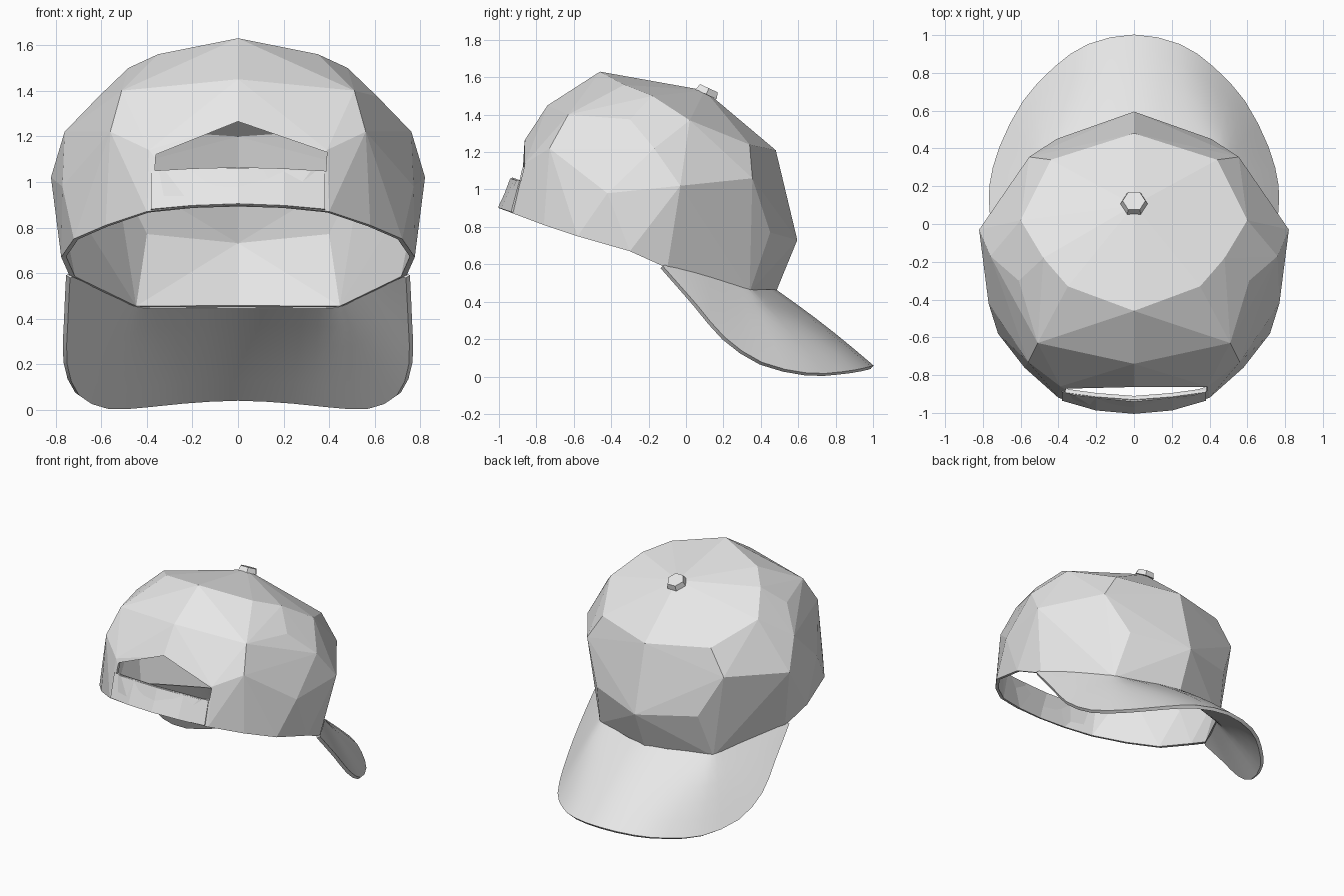
import bpy, bmesh, math
from mathutils import Vector, Matrix

if "Cube" in bpy.data.objects:
    bpy.data.objects.remove(bpy.data.objects["Cube"])

cloth = bpy.data.materials.new("light_grey_cloth")
cloth.diffuse_color = (0.8, 0.8, 0.8, 1)
cloth.use_nodes = True
cloth.node_tree.nodes["Principled BSDF"].inputs["Base Color"].default_value = cloth.diffuse_color


def finish(name, bm):
    bmesh.ops.recalc_face_normals(bm, faces=bm.faces)
    me = bpy.data.meshes.new(name)
    bm.to_mesh(me)
    bm.free()
    ob = bpy.data.objects.new(name, me)
    bpy.context.collection.objects.link(ob)
    me.materials.append(cloth)
    return ob


def both_sides(pts):
    return [(s * x, y, z) for x, y, z in pts for s in ((1, -1) if x else (1,))]


def thicken(ob, t, offset=-1):
    m = ob.modifiers.new("thickness", 'SOLIDIFY')
    m.thickness, m.offset = t, offset


def grid(bm, rows):
    """Quads between successive rows of points."""
    vs = [[bm.verts.new(p) for p in r] for r in rows]
    for a, b in zip(vs, vs[1:]):
        for i in range(len(a) - 1):
            bm.faces.new((a[i], a[i + 1], b[i + 1], b[i]))


# Crown: faceted hull over the key corners, open at the rim
rim = [(0, -1, .9), (.2, -.98, .893), (.4, -.92, .87), (.58, -.76, .81),
       (.72, -.58, .75), (.775, -.3, .67), (.735, -.1, .58),
       (.46, .34, .45), (0, .48, .45)]
body = [(0, -.935, 1.06), (.39, -.88, 1.05), (.82, -.03, 1.02),
        (.77, -.42, .98), (.555, .355, 1.06), (.41, .45, .77), (0, .595, .73),
        (0, -.865, 1.26), (.39, -.86, 1.14), (.56, -.73, 1.22),
        (.76, -.17, 1.22), (.44, .34, 1.24), (0, .48, 1.21)]
top = [(0, -.74, 1.45), (.51, -.63, 1.40), (.6, .02, 1.37), (.61, -.3, 1.375),
       (.48, -.18, 1.50), (.35, -.33, 1.56), (0, -.46, 1.63), (0, .1, 1.53)]
bm = bmesh.new()
rim_verts = {bm.verts.new(p) for p in both_sides(rim)}
for p in both_sides(body + top):
    bm.verts.new(p)
bmesh.ops.convex_hull(bm, input=bm.verts[:])
bmesh.ops.recalc_face_normals(bm, faces=bm.faces)
under = [f for f in bm.faces if all(v in rim_verts for v in f.verts)
         and f.normal.z < -0.4]
bmesh.ops.delete(bm, geom=under, context='FACES')
bmesh.ops.delete(bm, geom=[v for v in bm.verts if not v.link_faces], context='VERTS')
crown = finish("crown", bm)
thicken(crown, .022)

# Rear opening, cut with a prism
outline = [(-.365, 1.045), (0, 1.06), (.385, 1.045), (.39, 1.13), (0, 1.265), (-.36, 1.12)]
bm = bmesh.new()
near, far = [[bm.verts.new((x, y, z)) for x, z in outline] for y in (-1.2, -.6)]
bm.faces.new(near)
bm.faces.new(far)
for i in range(len(outline)):
    bm.faces.new((near[i - 1], near[i], far[i], far[i - 1]))
cutter = finish("opening_cutter", bm)
cutter.hide_render = True
cutter.display_type = 'WIRE'
cut = crown.modifiers.new("rear_opening", 'BOOLEAN')
cut.operation, cut.object, cut.solver = 'DIFFERENCE', cutter, 'EXACT'

# Strap across the rear opening
strap_low = [(0, -.995, .9), (.2, -.977, .893), (.38, -.925, .877)]
strap_high = [(0, -.92, 1.06), (.2, -.905, 1.055), (.38, -.88, 1.045)]
bm = bmesh.new()
grid(bm, [sorted(both_sides(r)) for r in (strap_low, strap_high)])
thicken(finish("strap", bm), .022, 0)

# Brim: lofted from the crown seam to the outer edge, fanning from the front corners
seam = [(.735, -.12, .59), (.645, .04, .55), (.55, .19, .505), (.485, .295, .47),
        (.45, .335, .46), (.40, .355, .455), (.29, .39, .455), (0, .475, .455)]
edge = [(.745, -.13, .585), (.755, .05, .38), (.757, .20, .205), (.705, .40, .07),
        (.58, .645, .012), (.415, .825, .018), (.24, .945, .037), (0, .995, .05)]


def smooth_half(pts):
    """Refine a half outline with midpoints on a Catmull-Rom curve."""
    p = [Vector(q) for q in pts]
    mirror = Vector((-p[-2].x, p[-2].y, p[-2].z))
    ext = [p[0]] + p + [mirror]
    out = []
    for i in range(1, len(p)):
        a, b, c, d = ext[i - 1:i + 3]
        out += [b, (9 * (b + c) - a - d) / 16]
    return out + [p[-1]]


inner, outer = smooth_half(seam), smooth_half(edge)
rows = []
for k in range(6):
    t = k / 5
    half = []
    for i, (a, b) in enumerate(zip(inner, outer)):
        p = a.lerp(b, t)
        p.z += .012 * math.sin(math.pi * t) * i / (len(inner) - 1)
        half.append(p)
    rows.append(half + [Vector((-p.x, p.y, p.z)) for p in half[-2::-1]])
bm = bmesh.new()
grid(bm, rows)
brim = finish("brim", bm)
thicken(brim, .024, 0)
bpy.context.view_layer.objects.active = brim
brim.select_set(True)
bpy.ops.object.modifier_apply(modifier="thickness")
bpy.ops.object.shade_smooth_by_angle(angle=math.radians(30))

# Button on top of the crown
bm = bmesh.new()
bmesh.ops.create_cone(bm, cap_ends=True, segments=6, radius1=.072, radius2=.06,
                      depth=.036, matrix=Matrix.Translation((0, .115, 1.525))
                      @ Matrix.Rotation(math.radians(-25), 4, 'X')
                      @ Matrix.Rotation(math.radians(30), 4, 'Z'))
finish("top_button", bm)
